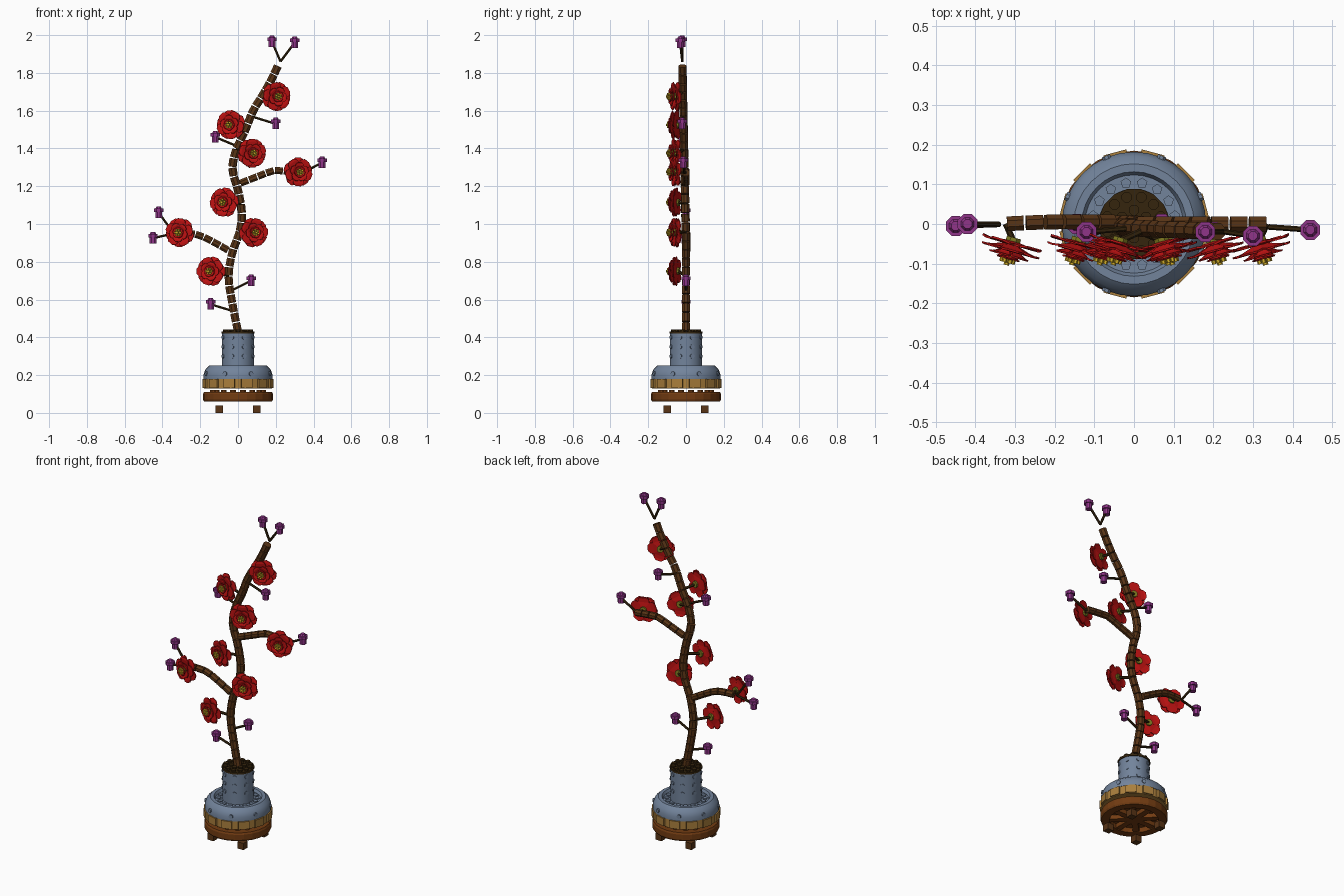
import bpy
import bmesh
from math import sin, cos, pi, tau, radians
from mathutils import Matrix, Vector

cube = bpy.data.objects.get("Cube")
if cube:
    bpy.data.objects.remove(cube, do_unlink=True)


def material(name, *rgb):
    m = bpy.data.materials.new(name)
    m.use_nodes = True
    m.diffuse_color = (*rgb, 1)
    m.node_tree.nodes["Principled BSDF"].inputs["Base Color"].default_value = (*rgb, 1)
    return m


BARK = material("bark brown", 0.10, 0.035, 0.008)
TWIG = material("dark twig brown", 0.035, 0.018, 0.004)
WOOD = material("stand brown", 0.17, 0.045, 0.006)
TAN = material("tan", 0.40, 0.21, 0.045)
SLATE = material("slate blue", 0.17, 0.23, 0.33)
RED = material("petal red", 0.52, 0.006, 0.006)
YELLOW = material("stamen yellow", 0.65, 0.42, 0.02)
OLIVE = material("olive green", 0.22, 0.20, 0.015)
PURPLE = material("bud purple", 0.28, 0.035, 0.25)


def finish(bm, name, mat, smooth=None):
    bmesh.ops.recalc_face_normals(bm, faces=bm.faces)
    me = bpy.data.meshes.new(name)
    bm.to_mesh(me)
    bm.free()
    me.materials.append(mat)
    if smooth:
        me.shade_smooth()
        me.set_sharp_from_angle(angle=radians(smooth))
    ob = bpy.data.objects.new(name, me)
    bpy.context.collection.objects.link(ob)
    return ob


def rod(bm, a, b, r, sides=8, r2=None):
    """Prism from a to b."""
    a, b = Vector(a), Vector(b)
    d = b - a
    m = Matrix.Translation((a + b) / 2) @ d.to_track_quat('Z', 'Y').to_matrix().to_4x4()
    m = m @ Matrix.Rotation(pi / sides, 4, 'Z')
    bmesh.ops.create_cone(bm, cap_ends=True, segments=sides, radius1=r,
                          radius2=r if r2 is None else r2, depth=d.length, matrix=m)


def box(bm, centre, size, angle=0):
    m = Matrix.Rotation(angle, 4, 'Z') @ Matrix.Translation(centre) @ Matrix.Diagonal((*size, 1))
    bmesh.ops.create_cube(bm, size=1, matrix=m)


def lathe(bm, profile, sides):
    """Closed (radius, z) profile turned around z."""
    rings = [[bm.verts.new((r * cos(tau * i / sides), r * sin(tau * i / sides), z))
              for i in range(sides)] for r, z in profile]
    for p, q in zip(rings, rings[1:] + rings[:1]):
        for i in range(sides):
            j = (i + 1) % sides
            bm.faces.new((p[i], p[j], q[j], q[i]))


def polar(r, angle, z):
    return Vector((r * cos(angle), r * sin(angle), z))


# Stand: ring, top plate, crossed beams, studs and feet
bm = bmesh.new()
lathe(bm, [(0.135, 0.06), (0.18, 0.06), (0.185, 0.07), (0.185, 0.1), (0.18, 0.11), (0.135, 0.11)], 24)
rod(bm, (0, 0, 0.09), (0, 0, 0.108), 0.15, 16)
for k in range(4):
    box(bm, (0, 0, 0.08), (0.3, 0.035, 0.03), k * pi / 4)
for k in range(16):
    p = polar(0.135, tau * (k + 0.5) / 16, 0.108)
    rod(bm, p, p + Vector((0, 0, 0.014)), 0.016)
finish(bm, "stand", WOOD)
bm = bmesh.new()
for x in (-0.1, 0.1):
    for y in (-0.1, 0.1):
        box(bm, (x, y, 0.02), (0.04, 0.04, 0.04))
finish(bm, "feet", BARK)

# Tan band with raised tiles
bm = bmesh.new()
lathe(bm, [(0.02, 0.13), (0.18, 0.13), (0.18, 0.18), (0.02, 0.18)], 32)
for k in range(12):
    box(bm, (0.18, 0, 0.156), (0.014, 0.06, 0.046), tau * (k + 0.5) / 12)
finish(bm, "vase_band", TAN)

# Vase body and neck
bm = bmesh.new()
lathe(bm, [(0.02, 0.18), (0.182, 0.18), (0.182, 0.205), (0.172, 0.232), (0.152, 0.25),
           (0.132, 0.25), (0.124, 0.235), (0.085, 0.235), (0.085, 0.425), (0.02, 0.425)], 32)
finish(bm, "vase", SLATE, 35)
bm = bmesh.new()
for k in range(16):
    a = tau * (k + 0.5) / 16
    rod(bm, polar(0.105, a, 0.23), polar(0.105, a, 0.242), 0.014, 5)
for k in range(8):
    a = tau * (k + 0.5) / 8
    for z in (0.3, 0.35, 0.4):
        rod(bm, polar(0.08, a, z), polar(0.089, a, z), 0.012)
    rod(bm, polar(0.175, a, 0.207), polar(0.186, a, 0.207), 0.012)
finish(bm, "vase_studs", SLATE)

# Soil with studs
bm = bmesh.new()
rod(bm, (0, 0, 0.42), (0, 0, 0.432), 0.09, 16)
for count, radius in ((6, 0.035), (12, 0.07)):
    for k in range(count):
        p = polar(radius, tau * (k + 0.5) / count, 0.43)
        rod(bm, p, p + Vector((0, 0, 0.012)), 0.014)
finish(bm, "soil", TWIG)


def segmented(name, points, r, step=0.047):
    """Row of short blocks along a smoothed path in the x-z plane."""
    pts = [Vector(p) for p in points]
    pts = [pts[0]] + pts + [pts[-1]]
    fine = []
    for a, b, c, d in zip(pts, pts[1:], pts[2:], pts[3:]):
        for i in range(30):
            t = i / 30
            fine.append(0.5 * (2 * b + (c - a) * t + (2 * a - 5 * b + 4 * c - d) * t * t
                               + (3 * b - a - 3 * c + d) * t ** 3))
    fine.append(pts[-1])
    joints, walked = [fine[0]], 0
    for p, q in zip(fine, fine[1:]):
        walked += (q - p).length
        if walked >= step:
            joints.append(q)
            walked = 0
    bm = bmesh.new()
    for p, q in zip(joints, joints[1:]):
        d = q - p
        rod(bm, p + d * 0.06, q - d * 0.06, r)
    finish(bm, name, BARK)
    return joints


def lean(x, z):
    return (x, -0.02 * max(0, z - 0.9), z)


trunk = segmented("trunk", [lean(*p) for p in (
    (0, 0.43), (-0.03, 0.58), (-0.05, 0.72), (-0.03, 0.85), (0.01, 0.96), (0.02, 1.06), (0, 1.18),
    (-0.03, 1.29), (-0.01, 1.39), (0.04, 1.5), (0.08, 1.6), (0.13, 1.68), (0.18, 1.77), (0.23, 1.88))], 0.023)
low = segmented("lower_branch", [(-0.05, 0.005, 0.86), (-0.14, 0.005, 0.91), (-0.22, 0.005, 0.945),
                                 (-0.33, 0, 0.95)], 0.02)
high = segmented("upper_branch", [(0.01, 0, 1.215), (0.1, 0, 1.25), (0.19, 0, 1.283),
                                  (0.25, 0, 1.28), (0.35, 0, 1.27)], 0.02)
joints = trunk + low + high

# Twigs ending in buds: (start x, z, bud x, z, bud y)
buds = [(-0.03, 0.54, -0.145, 0.575, 0), (-0.04, 0.645, 0.07, 0.7, 0),
        (-0.34, 0.95, -0.42, 1.06, 0), (-0.34, 0.95, -0.45, 0.925, -0.005),
        (0.34, 1.27, 0.445, 1.325, -0.015), (0, 1.41, -0.12, 1.46, -0.02),
        (0.07, 1.57, 0.2, 1.53, -0.02), (0.225, 1.86, 0.18, 1.965, -0.02),
        (0.225, 1.86, 0.3, 1.96, -0.03)]
twigs, bud_bm = bmesh.new(), bmesh.new()
for x, z, bx, bz, by in buds:
    rod(twigs, lean(x, z), (bx, by, bz), 0.007, 6)
    levels = ((-0.028, 0.021, 0.018), (0.008, 0.027, 0.027), (0.024, 0.018, 0.012))
    bottom = -0.028
    for top, r1, r2 in ((0.004, 0.019, 0.019), (0.022, 0.027, 0.027), (0.033, 0.018, 0.012)):
        rod(bud_bm, (bx, by, bz + bottom), (bx, by, bz + top), r1, 8, r2)
        bottom = top
finish(bud_bm, "buds", PURPLE)


def petal(bm, matrix, length, width, turn, tilt, lift):
    """Thin rounded petal, cupped towards its tip."""
    m = matrix @ Matrix.Rotation(turn, 4, 'Z') @ Matrix.Translation((0, 0, lift))
    m = m @ Matrix.Rotation(-tilt, 4, 'Y')
    outline = [(0.1, -0.2), (0.55, -0.85), (0.8, -0.8), (0.96, -0.4),
               (0.96, 0.4), (0.8, 0.8), (0.55, 0.85), (0.1, 0.2)]
    layers = [[bm.verts.new(m @ Vector((u * length, v * width, h + 0.008 * v * v)))
               for u, v in outline] for h in (0, 0.005)]
    n = len(outline)
    for ring in layers:
        for i in range(n // 2 - 1):
            bm.faces.new((ring[i], ring[i + 1], ring[n - 2 - i], ring[n - 1 - i]))
    for i in range(n):
        j = (i + 1) % n
        bm.faces.new((layers[0][i], layers[0][j], layers[1][j], layers[1][i]))


# Flowers facing forwards and slightly outwards
flowers = [(-0.14, 0.75), (0.08, 0.955), (-0.07, 1.115), (-0.305, 0.955),
           (0.315, 1.275), (0.07, 1.375), (-0.035, 1.525), (0.2, 1.675)]
petals, hearts, stamens = bmesh.new(), bmesh.new(), bmesh.new()
for n, (x, z) in enumerate(flowers):
    side = 1 if x > 0 else -1
    base = Vector((x, -0.042, z))
    m = Matrix.Translation(base) @ Matrix.Rotation(side * radians(16), 4, 'Z')
    m = m @ Matrix.Rotation(pi / 2, 4, 'X') @ Matrix.Rotation(n * 0.7, 4, 'Z')
    for count, length, width, tilt, lift, shift in ((5, 0.08, 0.038, 0.02, 0, 0),
                                                    (5, 0.08, 0.036, 0.2, 0.006, 0.5),
                                                    (5, 0.058, 0.028, 0.4, 0.014, 0),
                                                    (5, 0.042, 0.02, 0.7, 0.018, 0.5)):
        for k in range(count):
            petal(petals, m, length, width, tau * (k + shift) / count, tilt, lift)
    rod(hearts, m @ Vector((0, 0, -0.008)), m @ Vector((0, 0, 0.045)), 0.02)
    for k in range(6):
        p = polar(0.014, tau * k / 6, 0.04)
        rod(stamens, m @ p, m @ (p + Vector((0, 0, 0.018))), 0.006, 6)
    rod(stamens, m @ Vector((0, 0, 0.04)), m @ Vector((0, 0, 0.064)), 0.007, 6)
    rod(twigs, min(joints, key=lambda p: (p - base).length), base, 0.008, 6)
finish(petals, "flower_petals", RED)
finish(hearts, "flower_centres", OLIVE)
finish(stamens, "flower_stamens", YELLOW)
finish(twigs, "twigs", TWIG)
